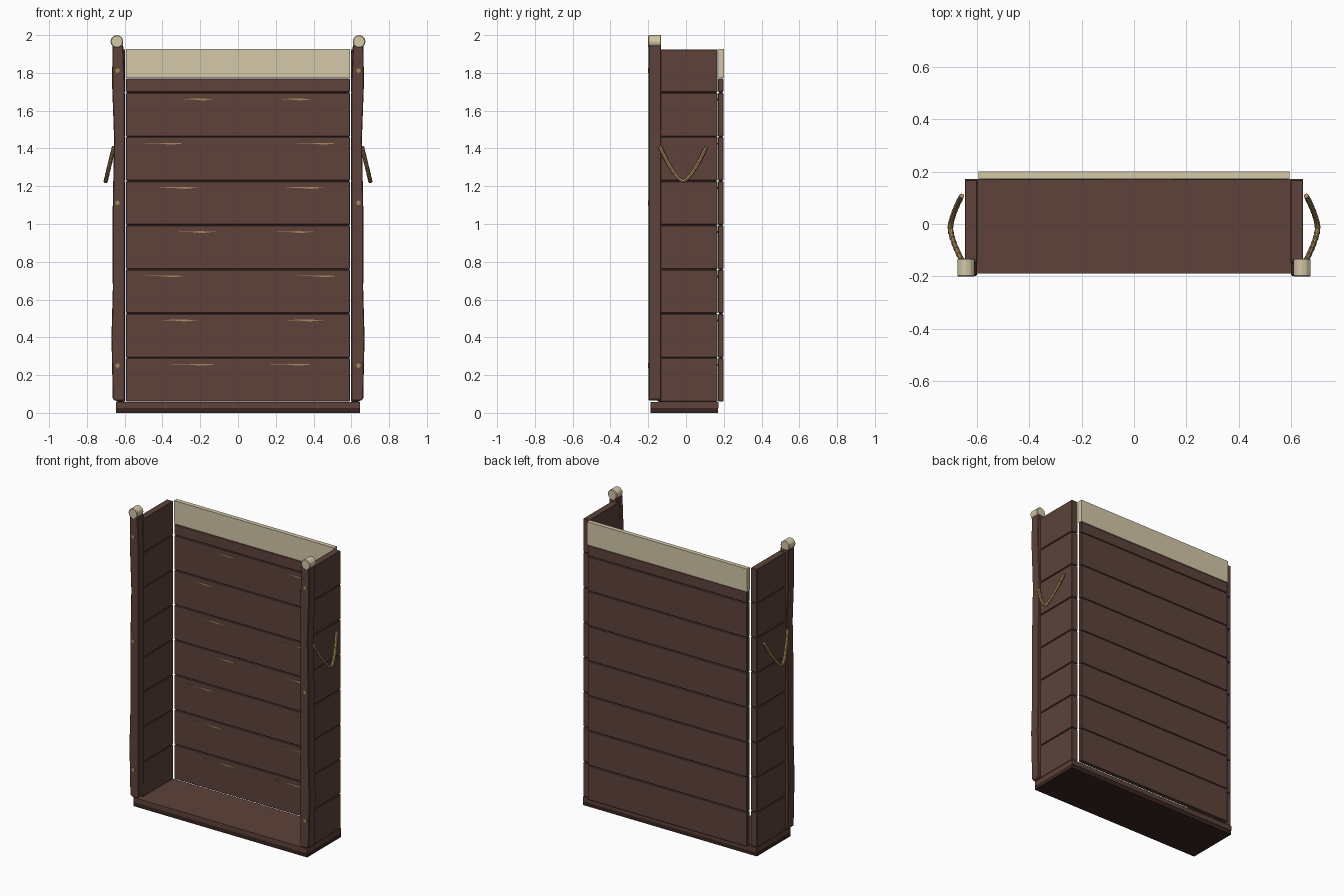
import bpy, bmesh
from mathutils import Vector

if "Cube" in bpy.data.objects:
    bpy.data.objects.remove(bpy.data.objects["Cube"], do_unlink=True)


def material(name, srgb):
    color = [(c / 255 / 12.92 if c < 11 else ((c / 255 + 0.055) / 1.055) ** 2.4) for c in srgb] + [1]
    mat = bpy.data.materials.new(name)
    mat.use_nodes = True
    mat.diffuse_color = color
    mat.node_tree.nodes["Principled BSDF"].inputs["Base Color"].default_value = color
    return mat


WOOD = material("brown wood", (93, 66, 58))
DARK = material("dark wood", (56, 37, 33))
CREAM = material("cream", (212, 200, 168))
TAN = material("tan", (165, 137, 92))


def finish(name, bm, mat, bevel=0.0):
    bmesh.ops.recalc_face_normals(bm, faces=bm.faces[:])
    mesh = bpy.data.meshes.new(name)
    bm.to_mesh(mesh)
    bm.free()
    mesh.materials.append(mat)
    obj = bpy.data.objects.new(name, mesh)
    bpy.context.collection.objects.link(obj)
    if bevel:
        mod = obj.modifiers.new("edge bevel", 'BEVEL')
        mod.width = bevel
        mod.segments = 1
    return obj


def box(name, lo, hi, mat, bevel=0.0):
    bm = bmesh.new()
    bmesh.ops.create_cube(bm, size=1)
    for v in bm.verts:
        v.co = [(a + b) / 2 + c * (b - a) for a, b, c in zip(lo, hi, v.co)]
    return finish(name, bm, mat, bevel)


def prism(name, outline, y0, y1, mat, bevel=0.0):
    """Extrude an x/z outline along y."""
    bm = bmesh.new()
    face = bm.faces.new([bm.verts.new((x, y0, z)) for x, z in outline])
    ext = bmesh.ops.extrude_face_region(bm, geom=[face])["geom"]
    for v in ext:
        if isinstance(v, bmesh.types.BMVert):
            v.co.y = y1
    return finish(name, bm, mat, bevel)


def sided(side, a, b):
    return sorted((side * a, side * b))


# Base: dark foot with the floor board above
box("base_foot", (-0.645, -0.188, 0), (0.645, 0.17, 0.027), DARK)
box("floor_board", (-0.645, -0.188, 0.027), (0.645, 0.172, 0.058), WOOD)

# Plank rows shared by the back and the sides
BOTTOM, STEP, GAP = 0.058, 0.234, 0.004
rows = [BOTTOM + STEP * i for i in range(8)]

# Back wall
for i, z in enumerate(rows):
    top = 1.772 if i == 7 else z + STEP
    box(f"back_plank_{i + 1}", (-0.592, 0.17, z + GAP / 2), (0.592, 0.198, top - GAP / 2), WOOD, 0.003)
box("back_seam_core", (-0.589, 0.176, BOTTOM + 0.01), (0.589, 0.192, 1.765), DARK)
box("top_board", (-0.594, 0.171, 1.772), (0.594, 0.2, 1.926), CREAM)

# Scratches on the inside of the back wall, one pair for each row
scratches = [(-0.37, -0.115, 0.15, 0.4), (-0.455, -0.21, 0.205, 0.455),
             (-0.495, -0.28, 0.31, 0.53), (-0.35, -0.12, 0.175, 0.4),
             (-0.465, -0.2, 0.205, 0.465), (-0.51, -0.285, 0.295, 0.525),
             (-0.335, -0.125, 0.185, 0.395)]
for i, (a, b, c, d) in enumerate(scratches):
    z = 0.255 + STEP * i
    for word, x0, x1 in (("right", a, b), ("left", c, d)):
        w = x1 - x0
        outline = [(x0, z + 0.003), (x0 + w * 0.7, z + 0.005), (x1, z + 0.002),
                   (x0 + w * 0.7, z - 0.005), (x0 + w * 0.45, z)]
        prism(f"{word}_scratch_{i + 1}", outline, 0.168, 0.172, TAN)

# Outer edge of the uneven corner posts, from bottom to top
post_edge = [(0.652, 0.065), (0.663, 0.075), (0.67, 0.4), (0.663, 0.65), (0.664, 1.05),
             (0.656, 1.45), (0.667, 1.75), (0.664, 1.95)]


def rope_point(t):
    k = abs(t) ** 1.5
    return Vector((0.701 - 0.044 * k, -0.015 + 0.122 * t, 1.226 + 0.182 * k))


def rope(name, side):
    """A sagging rope built from short, slightly tapered lengths."""
    bm = bmesh.new()
    count = 12
    pts = [rope_point(-1 + 2 * i / count) for i in range(count + 1)]
    for p, q in zip(pts, pts[1:]):
        p, q = (Vector((side * v.x, v.y, v.z)) for v in (p, q))
        d = q - p
        mat = Vector((0, 0, 1)).rotation_difference(d).to_matrix().to_4x4()
        mat.translation = (p + q) / 2
        bmesh.ops.create_cone(bm, cap_ends=True, segments=8, radius1=0.0115, radius2=0.0095,
                              depth=d.length * 1.04, matrix=mat)
    return finish(name, bm, TAN)


for side, word in ((1, "left"), (-1, "right")):
    # Side wall planks
    x0, x1 = sided(side, 0.597, 0.645)
    for i, z in enumerate(rows):
        top = 1.925 if i == 7 else z + STEP
        box(f"{word}_side_plank_{i + 1}", (x0, -0.15, z + GAP / 2), (x1, 0.168, top - GAP / 2), WOOD, 0.003)
    x0, x1 = sided(side, 0.603, 0.639)
    box(f"{word}_seam_core", (x0, -0.145, BOTTOM), (x1, 0.162, 1.915), DARK)

    # Corner post
    outline = [(side * x, z) for x, z in post_edge]
    outline += [(side * 0.608, 1.95), (side * 0.6, 1.75), (side * 0.599, 0.075), (side * 0.608, 0.065)]
    prism(f"{word}_post", outline, -0.198, -0.132, WOOD, 0.004)

    # Rounded post cap
    bm = bmesh.new()
    bmesh.ops.create_cone(bm, cap_ends=True, segments=12, radius1=0.034, radius2=0.034, depth=0.068)
    for v in bm.verts:
        v.co = (v.co.x + side * 0.641, v.co.z - 0.166, v.co.y + 1.966)
    finish(f"{word}_post_cap", bm, CREAM, 0.004)

    # Nail heads on the post front
    for i, z in enumerate((0.25, 1.112, 1.812)):
        bm = bmesh.new()
        bmesh.ops.create_cone(bm, cap_ends=True, segments=6, radius1=0.013, radius2=0.013, depth=0.006)
        for v in bm.verts:
            v.co = (v.co.x + side * 0.638, v.co.z - 0.198, v.co.y + z)
        finish(f"{word}_nail_{i + 1}", bm, TAN)

    rope(f"{word}_rope_handle", side)
